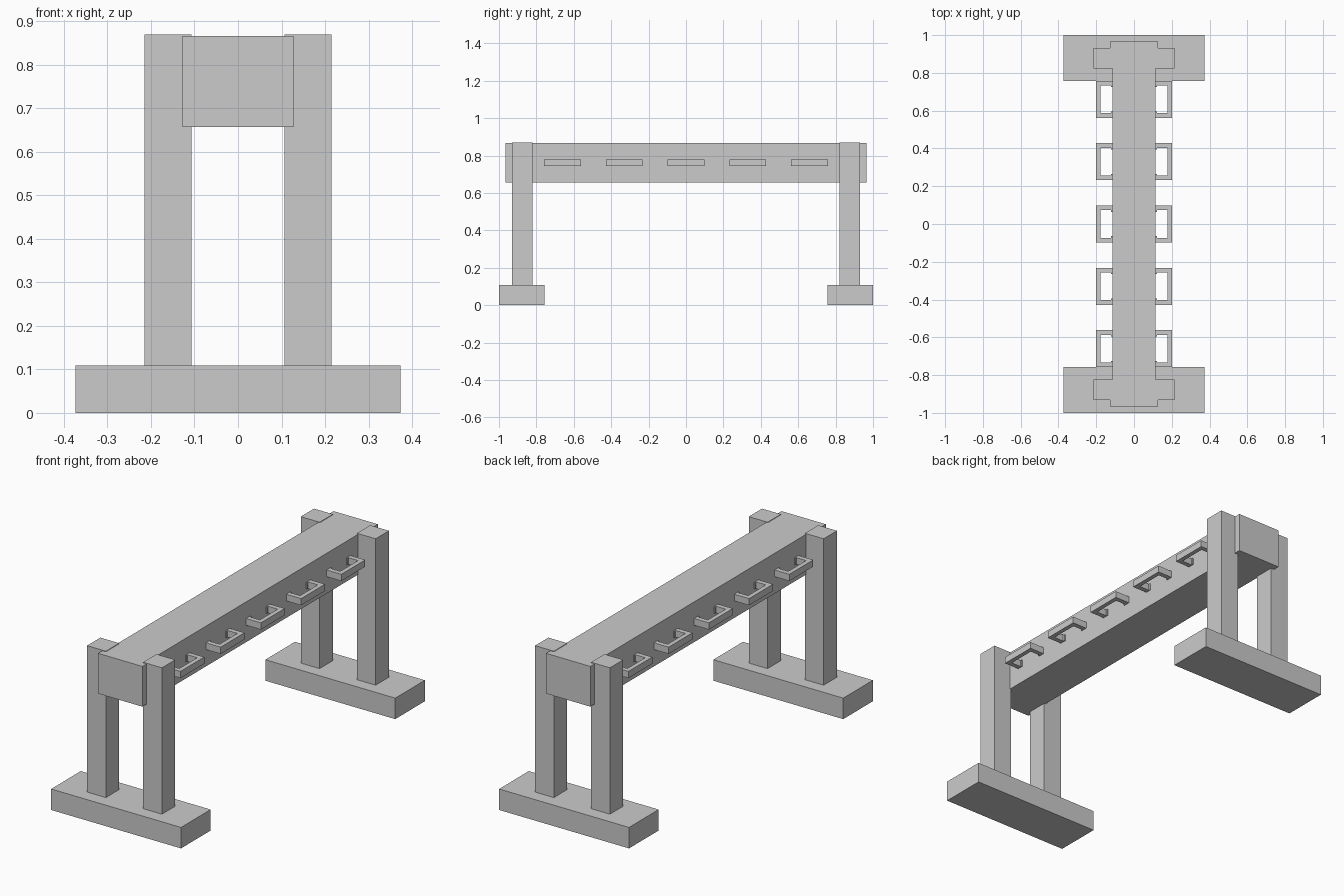
import bpy, bmesh

if "Cube" in bpy.data.objects:
    bpy.data.objects.remove(bpy.data.objects["Cube"])


def prism(name, pts, z0, z1):
    """Extrude an outline in the xy plane from z0 to z1."""
    bm = bmesh.new()
    face = bm.faces.new([bm.verts.new((x, y, z0)) for x, y in pts])
    top = bmesh.ops.extrude_face_region(bm, geom=[face])["geom"]
    verts = [v for v in top if isinstance(v, bmesh.types.BMVert)]
    bmesh.ops.translate(bm, vec=(0, 0, z1 - z0), verts=verts)
    bmesh.ops.recalc_face_normals(bm, faces=bm.faces)
    mesh = bpy.data.meshes.new(name)
    bm.to_mesh(mesh)
    bm.free()
    obj = bpy.data.objects.new(name, mesh)
    bpy.context.collection.objects.link(obj)
    return obj


def box(name, x0, x1, y0, y1, z0, z1):
    return prism(name, [(x0, y0), (x1, y0), (x1, y1), (x0, y1)], z0, z1)


def mirror(obj, x=False, y=False):
    mod = obj.modifiers.new("mirror", "MIRROR")
    mod.use_axis = (x, y, False)
    mod.use_mirror_merge = False


# Feet and upright posts
foot = box("foot", -0.373, 0.373, 0.757, 1.0, 0, 0.109)
mirror(foot, y=True)
post = box("post", 0.107, 0.215, 0.822, 0.931, 0.109, 0.869)
mirror(post, x=True, y=True)

# Beam, notched around the posts and with wider end blocks
quarter = [(0.115, 0), (0.115, 0.822), (0.107, 0.822), (0.107, 0.931),
           (0.127, 0.931), (0.127, 0.966)]
right = [(x, -y) for x, y in quarter[:0:-1]] + quarter[1:]
left = [(-x, -y) for x, y in right]
prism("beam", right + left, 0.657, 0.866)

# Row of handle brackets with small mounting tabs, on both sides
half, wall = 0.098, 0.025
arm = [(0.113, half), (0.2, half), (0.2, -half), (0.113, -half),
       (0.113, -half + 0.034), (0.121, -half + 0.034),
       (0.121, -half + wall), (0.177, -half + wall),
       (0.177, half - wall), (0.121, half - wall),
       (0.121, half - 0.034), (0.113, half - 0.034)]
for i in range(5):
    cy = (i - 2) * 0.33
    bracket = prism(f"handle_bracket_{i + 1}", [(x, y + cy) for x, y in arm],
                    0.745, 0.78)
    mirror(bracket, x=True)
